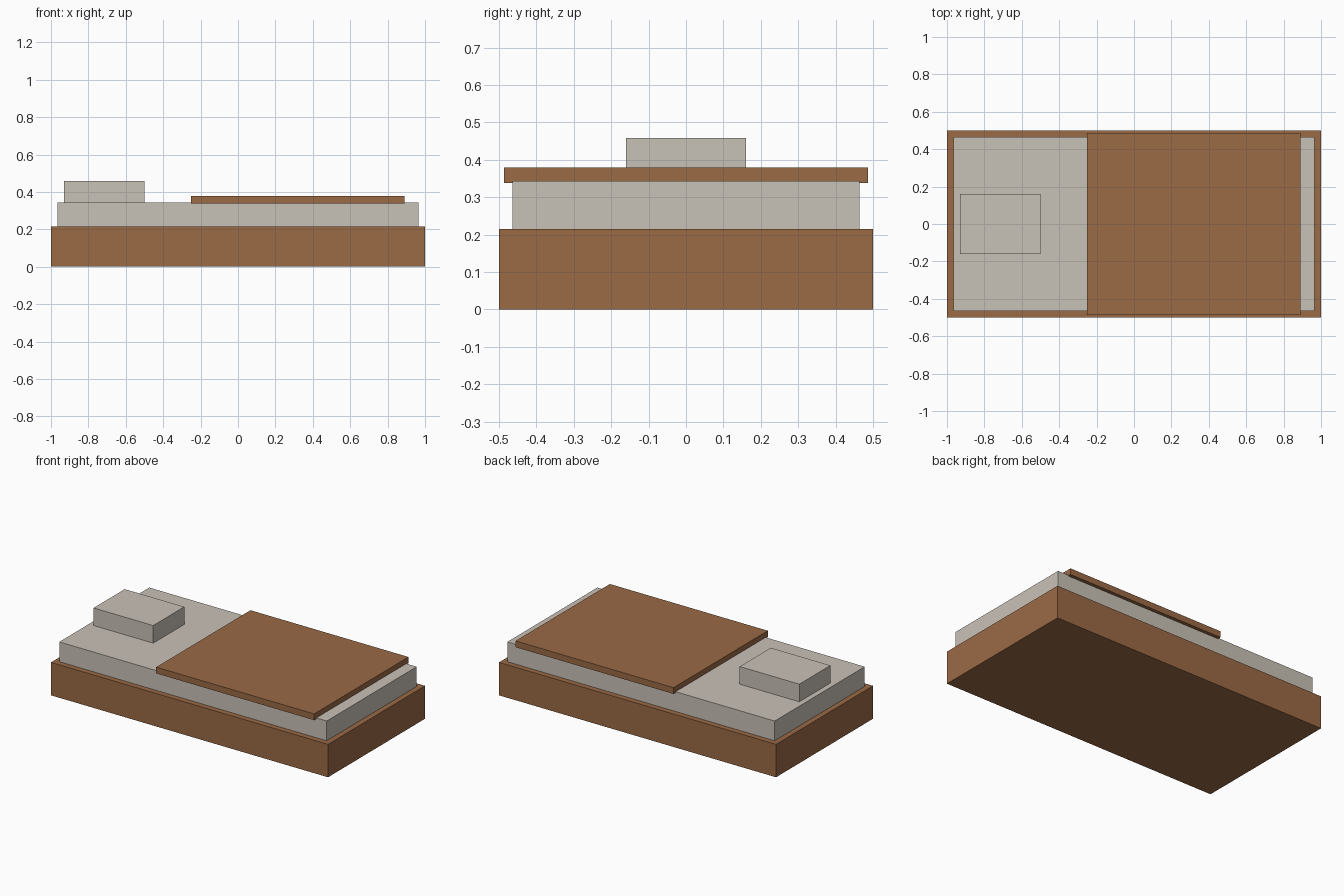
import bpy

if "Cube" in bpy.data.objects:
    bpy.data.objects.remove(bpy.data.objects["Cube"], do_unlink=True)


def make_material(name, rgb):
    mat = bpy.data.materials.new(name)
    mat.use_nodes = True
    mat.diffuse_color = (*rgb, 1)
    mat.node_tree.nodes["Principled BSDF"].inputs["Base Color"].default_value = (*rgb, 1)
    return mat


def box(name, x, y, z, mat):
    """Box spanning the given (low, high) range on each axis."""
    spans = (x, y, z)
    bpy.ops.mesh.primitive_cube_add(size=1, location=[(a + b) / 2 for a, b in spans])
    obj = bpy.context.object
    obj.name = name
    obj.scale = [b - a for a, b in spans]
    bpy.ops.object.transform_apply(location=False, rotation=False, scale=True)
    obj.data.materials.append(mat)
    return obj


wood = make_material("warm brown", (0.328, 0.144, 0.060))
linen = make_material("pale linen", (0.584, 0.539, 0.474))

# Bed base, mattress, pillow at one end and blanket over the other
box("bed_base", (-1, 1), (-0.5, 0.5), (0, 0.215), wood)
box("mattress", (-0.965, 0.965), (-0.464, 0.464), (0.215, 0.344), linen)
box("pillow", (-0.93, -0.5), (-0.16, 0.16), (0.344, 0.459), linen)
box("blanket", (-0.25, 0.89), (-0.486, 0.486), (0.338, 0.379), wood)
